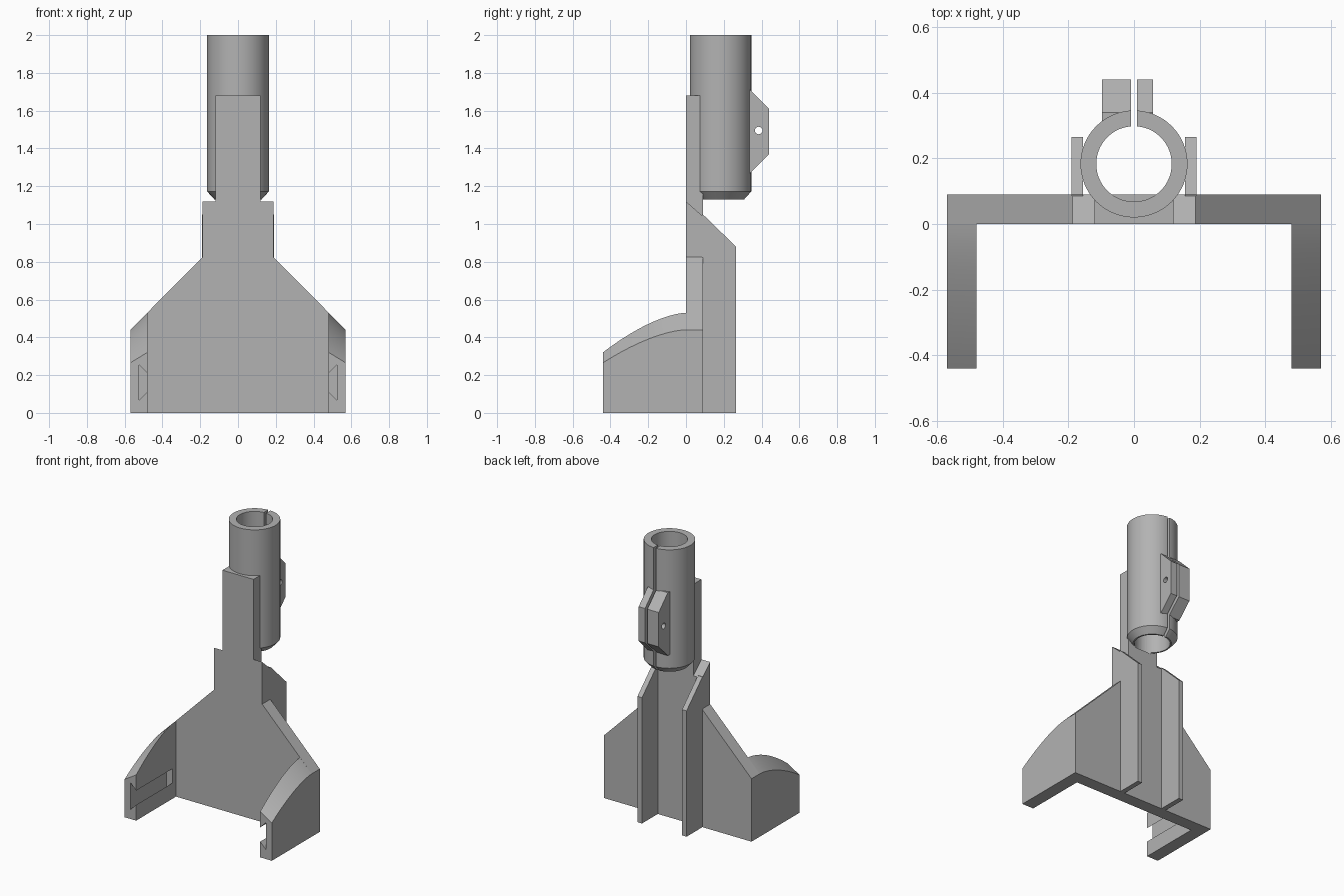
import bpy, bmesh, math
from mathutils import Matrix, Vector

if "Cube" in bpy.data.objects:
    bpy.data.objects.remove(bpy.data.objects["Cube"], do_unlink=True)

GREY = (0.45, 0.45, 0.45, 1)
mat = bpy.data.materials.new("plain_grey")
mat.use_nodes = True
mat.diffuse_color = GREY
mat.node_tree.nodes["Principled BSDF"].inputs["Base Color"].default_value = GREY


def finish(name, bm):
    bmesh.ops.recalc_face_normals(bm, faces=bm.faces)
    me = bpy.data.meshes.new(name)
    bm.to_mesh(me)
    bm.free()
    me.materials.append(mat)
    ob = bpy.data.objects.new(name, me)
    bpy.context.collection.objects.link(ob)
    return ob


def loft(name, sections):
    """Skin a list of equal-length closed 3D sections and cap the ends."""
    bm = bmesh.new()
    rings = [[bm.verts.new(p) for p in s] for s in sections]
    n = len(rings[0])
    for a, b in zip(rings, rings[1:]):
        for i in range(n):
            j = (i + 1) % n
            bm.faces.new((a[i], a[j], b[j], b[i]))
    bm.faces.new(rings[0])
    bm.faces.new(rings[-1])
    return finish(name, bm)


def slab_x(name, yz, x0, x1):
    return loft(name, [[(x, y, z) for y, z in yz] for x in (x0, x1)])


def ring(r, z, n=64):
    return [(r * math.cos(math.tau * i / n), CY + r * math.sin(math.tau * i / n), z)
            for i in range(n)]


def boolean(ob, cutter, op):
    m = ob.modifiers.new("cut", "BOOLEAN")
    m.operation, m.object, m.solver = op, cutter, "EXACT"
    bpy.context.view_layer.objects.active = ob
    bpy.ops.object.modifier_apply(modifier=m.name)


def remove(ob):
    bpy.data.objects.remove(ob, do_unlink=True)


CY = 0.183           # tube axis
BACK = 0.09          # plate thickness
W, INNER = 0.57, 0.48

# Back plate with sloped shoulders and a narrow upright
half = [(W, 0, 0), (W, 0.44, 0), (0.187, 0.825, 0), (0.187, 1.12, 0.08),
        (0.12, 1.12, 0.08), (0.12, 1.68, 0)]
outline = half + [(-x, z, d) for x, z, d in reversed(half)]
plate = loft("back_plate", [[(x, 0, z) for x, z, d in outline],
                            [(x, BACK, z - d) for x, z, d in outline]])

# Side arms with a curved, sloping top and a dovetail groove inside
for side, label in ((1, "left"), (-1, "right")):
    sections = []
    for i in range(17):
        y = -0.44 * i / 16
        t = (i / 16) ** 1.6
        prof = [(INNER, 0), (W, 0), (W, 0.44 - 0.175 * t), (INNER, 0.53 - 0.21 * t)]
        sections.append([(side * x, y, z) for x, z in prof])
    arm = loft(label + "_arm", sections)
    dovetail = [(0.47, 0.12), (0.525, 0.065), (0.525, 0.255), (0.47, 0.2)]
    groove = loft("groove_cutter", [[(side * x, y, z) for x, z in dovetail]
                                    for y in (-0.5, -0.04)])
    boolean(arm, groove, "DIFFERENCE")
    remove(groove)

    # Stiffening ribs on the back
    rib = [(BACK - 0.005, 0), (0.265, 0), (0.265, 0.88), (BACK, 1.05), (BACK - 0.005, 1.05)]
    slab_x(label + "_rib", rib, side * 0.155, side * 0.19)

# Split clamp tube with a chamfered lower end, and its bolt tabs
tube = loft("clamp_tube", [ring(0.125, 1.13), ring(0.163, 1.172), ring(0.163, 2.0)])
tab = [(0.3, 1.71), (0.34, 1.71), (0.44, 1.61), (0.44, 1.37), (0.34, 1.27), (0.3, 1.27)]
tabs = slab_x("tabs", tab, -0.097, 0.058)
boolean(tube, tabs, "UNION")
remove(tabs)

bore = loft("bore_cutter", [ring(0.115, 1.12), ring(0.115, 2.1)])
slit = slab_x("slit_cutter", [(CY, 1.1), (0.5, 1.1), (0.5, 2.1), (CY, 2.1)], -0.009, 0.009)
bm = bmesh.new()
bmesh.ops.create_cone(bm, cap_ends=True, segments=20, radius1=0.02, radius2=0.02, depth=0.5,
                      matrix=Matrix.Translation(Vector((0, 0.385, 1.495)))
                      @ Matrix.Rotation(math.pi / 2, 4, "Y"))
bolt_hole = finish("bolt_hole_cutter", bm)
for cutter in (bore, slit, bolt_hole):
    boolean(tube, cutter, "DIFFERENCE")
boolean(plate, bore, "DIFFERENCE")
for cutter in (bore, slit, bolt_hole):
    remove(cutter)

# Smooth the round surfaces only
for ob in bpy.context.selected_objects:
    ob.select_set(False)
for ob in bpy.data.objects:
    if ob.type == "MESH" and (ob.name == "clamp_tube" or ob.name.endswith("_arm")):
        ob.select_set(True)
        bpy.context.view_layer.objects.active = ob
bpy.ops.object.shade_smooth_by_angle(angle=math.radians(30))
